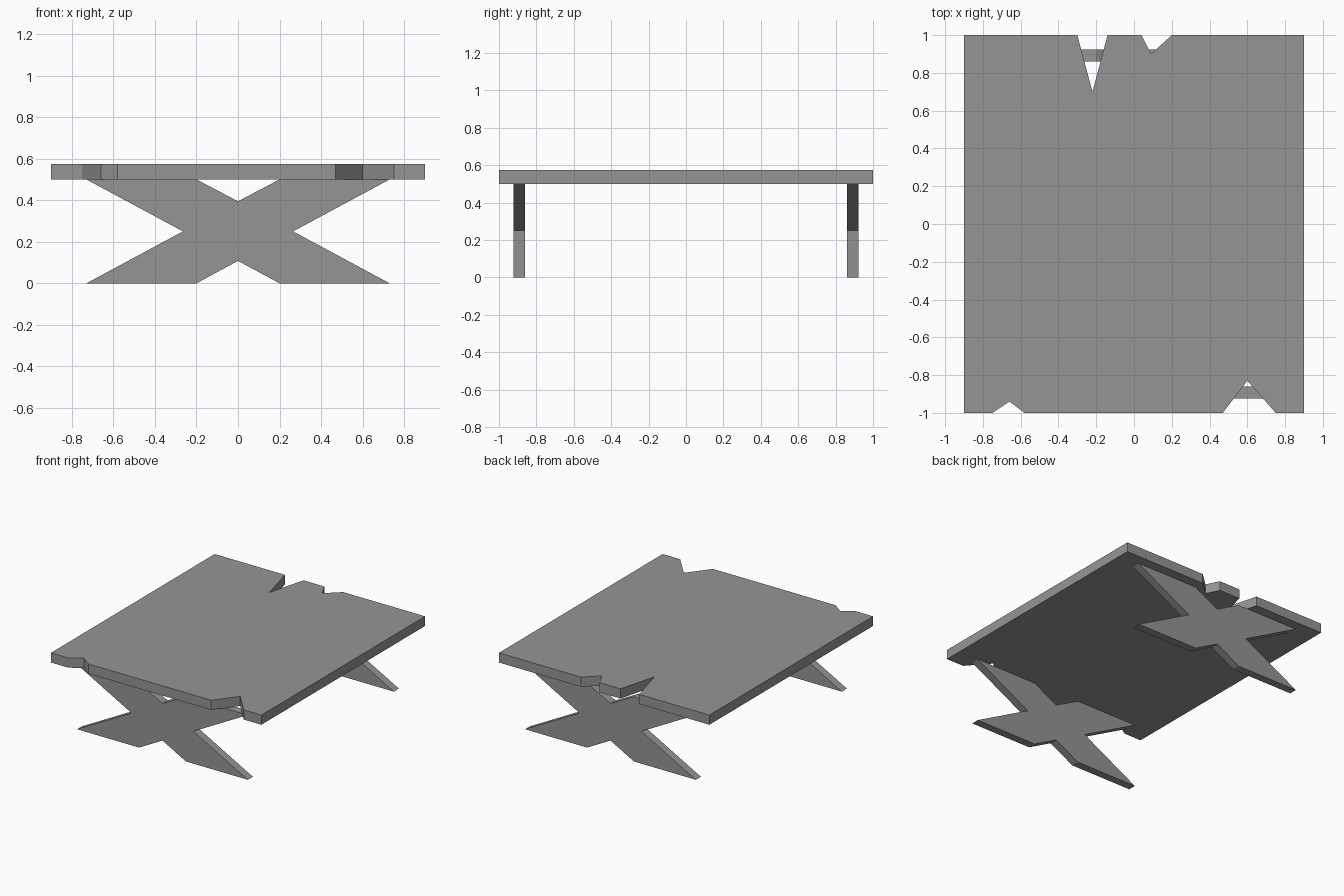
import bpy
import bmesh
from mathutils import Vector

old = bpy.data.objects.get("Cube")
if old:
    bpy.data.objects.remove(old, do_unlink=True)

grey = bpy.data.materials.new("plain_grey")
grey.use_nodes = True
grey.diffuse_color = (0.3, 0.3, 0.3, 1)
grey.node_tree.nodes["Principled BSDF"].inputs["Base Color"].default_value = (0.3, 0.3, 0.3, 1)


def extrude_outline(name, points, direction):
    """Solid slab made by sweeping a closed flat outline along a direction."""
    bm = bmesh.new()
    face = bm.faces.new([bm.verts.new(p) for p in points])
    swept = bmesh.ops.extrude_face_region(bm, geom=[face], use_keep_orig=True)
    verts = [g for g in swept["geom"] if isinstance(g, bmesh.types.BMVert)]
    bmesh.ops.translate(bm, verts=verts, vec=Vector(direction))
    bmesh.ops.recalc_face_normals(bm, faces=bm.faces[:])
    mesh = bpy.data.meshes.new(name)
    bm.to_mesh(mesh)
    bm.free()
    mesh.materials.append(grey)
    obj = bpy.data.objects.new(name, mesh)
    bpy.context.collection.objects.link(obj)
    return obj


# Table top: a rectangle with broken V notches in the front and back edges
W, L, LEG_H, TOP_H = 0.9, 1.0, 0.5, 0.575
front_notches = [((-0.75, -L), (-0.66, -0.94), (-0.58, -L)),
                 ((0.47, -L), (0.60, -0.83), (0.75, -L))]
back_notches = [((0.20, L), (0.09, 0.90), (0.04, L)),
                ((-0.14, L), (-0.22, 0.70), (-0.30, L))]
outline = [(-W, -L)]
for notch in front_notches:
    outline += notch
outline += [(W, -L), (W, L)]
for notch in back_notches:
    outline += notch
outline.append((-W, L))
extrude_outline("table_top", [(x, y, LEG_H) for x, y in outline], (0, 0, TOP_H - LEG_H))

# Crossed leg panels: right half of the X profile, mirrored to the left
half = [(0, 0.108), (0.2, 0), (0.73, 0), (0.265, 0.25), (0.73, LEG_H), (0.2, LEG_H), (0, 0.395)]
profile = half + [(-x, z) for x, z in reversed(half[1:-1])]
for name, y in (("front_crossed_legs", -0.923), ("back_crossed_legs", 0.861)):
    extrude_outline(name, [(x, y, z) for x, z in profile], (0, 0.062, 0))
